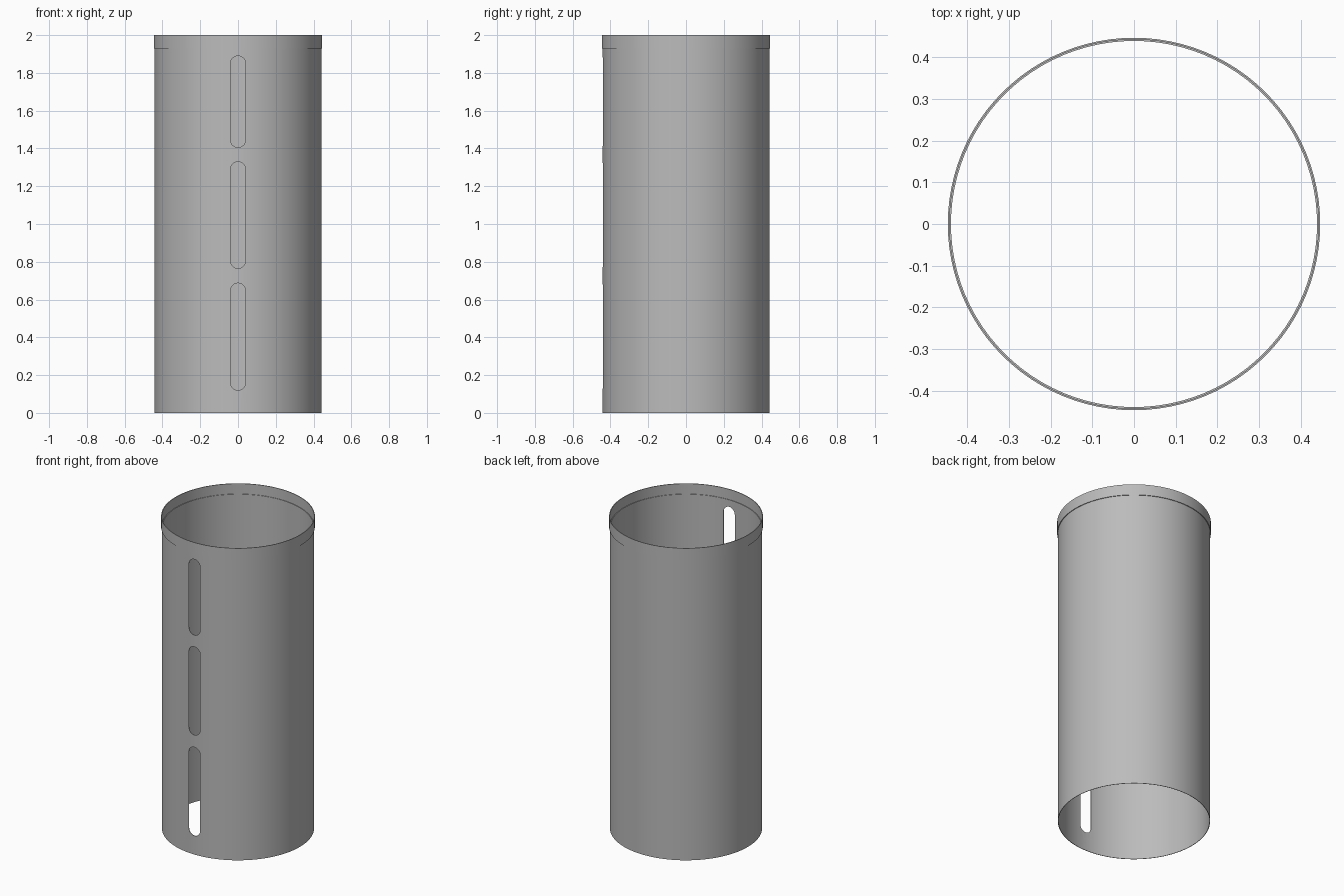
import bpy, bmesh, math

if "Cube" in bpy.data.objects:
    bpy.data.objects.remove(bpy.data.objects["Cube"])

SEGMENTS = 96
grey = bpy.data.materials.new("steel grey")
grey.diffuse_color = (0.5, 0.5, 0.5, 1)
grey.use_nodes = True
grey.node_tree.nodes["Principled BSDF"].inputs["Base Color"].default_value = grey.diffuse_color


def make_object(name, bm):
    bmesh.ops.recalc_face_normals(bm, faces=bm.faces)
    mesh = bpy.data.meshes.new(name)
    bm.to_mesh(mesh)
    bm.free()
    mesh.materials.append(grey)
    obj = bpy.data.objects.new(name, mesh)
    bpy.context.collection.objects.link(obj)
    return obj


def lathe(name, profile):
    """Revolve a closed (radius, height) profile about z."""
    bm = bmesh.new()
    rings = []
    for i in range(SEGMENTS):
        a = 2 * math.pi * i / SEGMENTS
        rings.append([bm.verts.new((r * math.cos(a), r * math.sin(a), z)) for r, z in profile])
    n = len(profile)
    for i in range(SEGMENTS):
        p, q = rings[i], rings[(i + 1) % SEGMENTS]
        for j in range(n):
            k = (j + 1) % n
            bm.faces.new((p[j], q[j], q[k], p[k]))
    return make_object(name, bm)


def slot_cutter(bm, bottom, top, radius=0.04, steps=12):
    """Round-ended prism running through the front wall."""
    outline = []
    for centre, start in ((top - radius, 0), (bottom + radius, math.pi)):
        for i in range(steps + 1):
            a = start + math.pi * i / steps
            outline.append((radius * math.cos(a), centre + radius * math.sin(a)))
    face = bm.faces.new([bm.verts.new((x, -0.6, z)) for x, z in outline])
    ext = bmesh.ops.extrude_face_region(bm, geom=[face], use_keep_orig=True)
    moved = [g for g in ext["geom"] if isinstance(g, bmesh.types.BMVert)]
    bmesh.ops.translate(bm, verts=moved, vec=(0, 0.35, 0))


# Thin tube with a slightly wider collar at the top
tube = lathe("slotted_tube", [
    (0.4385, 0), (0.4415, 0), (0.4415, 1.93), (0.446, 1.93),
    (0.446, 2), (0.442, 2), (0.442, 1.934), (0.4385, 1.934)])

# Three vertical slots in the front wall
bm = bmesh.new()
for bottom, top in ((0.12, 0.687), (0.765, 1.33), (1.405, 1.89)):
    slot_cutter(bm, bottom, top)
cutter = make_object("slot_cutter", bm)
cutter.hide_render = True

cut = tube.modifiers.new("slots", "BOOLEAN")
cut.operation = "DIFFERENCE"
cut.solver = "EXACT"
cut.object = cutter
bpy.context.view_layer.objects.active = tube
tube.select_set(True)
bpy.ops.object.modifier_apply(modifier=cut.name)
bpy.data.objects.remove(cutter)
bpy.ops.object.shade_smooth_by_angle(angle=math.radians(30))
